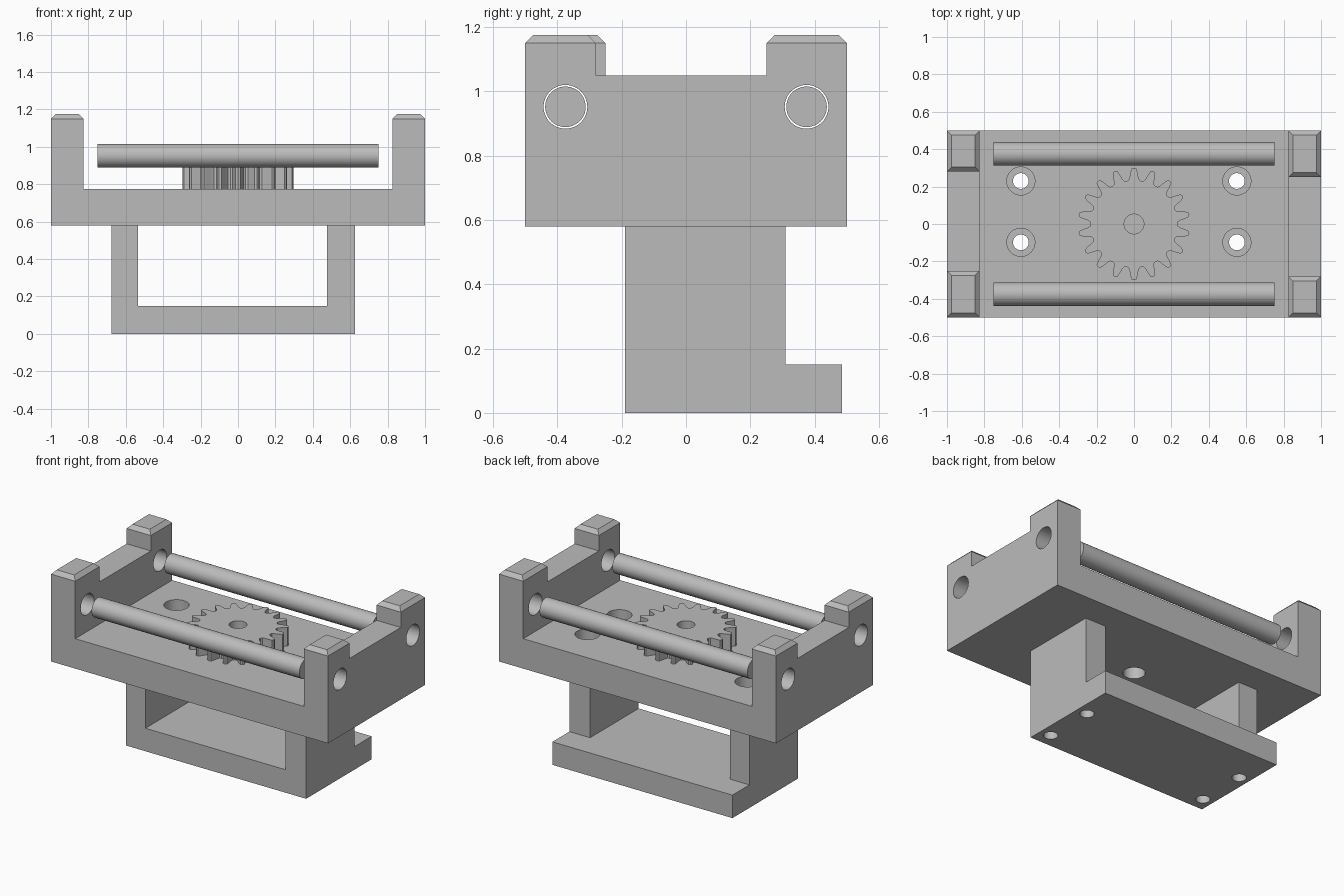
import bpy, bmesh, math
from mathutils import Matrix, Vector

cube = bpy.data.objects.get("Cube")
if cube:
    bpy.data.objects.remove(cube, do_unlink=True)

grey = bpy.data.materials.new("plain grey")
grey.use_nodes = True
grey.diffuse_color = (0.5, 0.5, 0.5, 1)
grey.node_tree.nodes["Principled BSDF"].inputs["Base Color"].default_value = (0.5, 0.5, 0.5, 1)


def finish(name, bm):
    bmesh.ops.recalc_face_normals(bm, faces=bm.faces)
    mesh = bpy.data.meshes.new(name)
    bm.to_mesh(mesh)
    bm.free()
    mesh.materials.append(grey)
    obj = bpy.data.objects.new(name, mesh)
    bpy.context.collection.objects.link(obj)
    return obj


def box(name, lo, hi):
    lo, hi = Vector(lo), Vector(hi)
    bm = bmesh.new()
    place = Matrix.Translation((lo + hi) / 2) @ Matrix.Diagonal((*(hi - lo), 1))
    bmesh.ops.create_cube(bm, size=1, matrix=place)
    return finish(name, bm)


def cylinder(name, centre, radius, length, axis="Z", segments=48):
    bm = bmesh.new()
    place = Matrix.Translation(centre)
    if axis == "X":
        place = place @ Matrix.Rotation(math.pi / 2, 4, "Y")
    bmesh.ops.create_cone(bm, cap_ends=True, segments=segments, radius1=radius,
                          radius2=radius, depth=length, matrix=place)
    return finish(name, bm)


def extrude(name, points, offset, bevel_above=None):
    """Sweep a closed outline along offset, optionally chamfering its top faces."""
    bm = bmesh.new()
    face = bm.faces.new([bm.verts.new(p) for p in points])
    new = bmesh.ops.extrude_face_region(bm, geom=[face])["geom"]
    moved = [v for v in new if isinstance(v, bmesh.types.BMVert)]
    bmesh.ops.translate(bm, verts=moved, vec=offset)
    if bevel_above:
        bmesh.ops.recalc_face_normals(bm, faces=bm.faces)
        tops = [e for e in bm.edges if all(v.co.z > bevel_above for v in e.verts)]
        bmesh.ops.bevel(bm, geom=tops, offset=0.025, segments=1, affect="EDGES")
    return finish(name, bm)


def combine(obj, others, operation):
    """Apply booleans with the given helpers, then drop the helpers."""
    bpy.context.view_layer.objects.active = obj
    for other in others:
        other.hide_render = True
        mod = obj.modifiers.new("combine", "BOOLEAN")
        mod.operation, mod.solver, mod.object = operation, "EXACT", other
        bpy.ops.object.modifier_apply(modifier=mod.name)
        bpy.data.objects.remove(other, do_unlink=True)


# Tray: floor with two end walls, each with two chamfered corner posts
FLOOR, TRAY_BOTTOM = 0.775, 0.58
tray = box("tray", (-0.9, -0.5, TRAY_BOTTOM), (0.9, 0.5, FLOOR))
walls = []
for side in (-1, 1):
    outline = [(-0.5, TRAY_BOTTOM), (0.5, TRAY_BOTTOM), (0.5, 1.175), (0.25, 1.175),
               (0.25, 1.05), (-0.28, 1.05), (-0.28, 1.175), (-0.5, 1.175)]
    walls.append(extrude("end_wall", [(side, side * y, z) for y, z in outline],
                         (-side * 0.175, 0, 0), bevel_above=1.1))
combine(tray, walls, "UNION")

# Foot bracket: two legs on a base that reaches further back
outline = [(-0.19, 0), (0.485, 0), (0.485, 0.15), (0.31, 0.15),
           (0.31, TRAY_BOTTOM), (-0.19, TRAY_BOTTOM)]
bracket = extrude("foot_bracket", [(-0.675, y, z) for y, z in outline], (1.3, 0, 0))
combine(bracket, [box("leg_gap", (-0.535, -1, 0.15), (0.475, 1, 1))], "DIFFERENCE")

# Rod holes in the walls and pivot hole in the floor
combine(tray, [cylinder("rod_hole", (0, y, 0.952), 0.068, 3, "X") for y in (-0.375, 0.375)],
        "DIFFERENCE")
combine(tray, [cylinder("pivot_hole", (0, 0, 0.7), 0.065, 0.4)], "DIFFERENCE")

# Counterbored screw holes running down through the legs
screws = [(x, y) for x in (-0.605, 0.55) for y in (-0.098, 0.23)]
for body in (tray, bracket):
    combine(body, [cylinder("screw_hole", (x, y, 0.4), 0.042, 1) for x, y in screws], "DIFFERENCE")
combine(tray, [cylinder("counterbore", (x, y, FLOOR), 0.075, 0.2) for x, y in screws], "DIFFERENCE")

# Rods
rods = [cylinder(name, (0, y, 0.952), 0.063, 1.5, "X")
        for name, y in (("front_rod", -0.375), ("back_rod", 0.375))]

# Gear: one rounded tooth repeated around the centre
TEETH = 18
tooth = [(-0.5, 0.232), (-0.36, 0.236), (-0.27, 0.25), (-0.2, 0.275), (-0.12, 0.296),
         (0, 0.3), (0.12, 0.296), (0.2, 0.275), (0.27, 0.25), (0.36, 0.236)]
rim = []
for i in range(TEETH):
    for step, radius in tooth:
        a = math.tau * (i + step) / TEETH + math.pi / 2
        rim.append((radius * math.cos(a), radius * math.sin(a), FLOOR))
gear = extrude("gear", rim, (0, 0, 0.122))
combine(gear, [cylinder("gear_bore", (0, 0, 0.8), 0.053, 0.5)], "DIFFERENCE")

# Smooth the round surfaces and keep edges sharp
bpy.ops.object.select_all(action="DESELECT")
for obj in (tray, bracket, gear, *rods):
    obj.select_set(True)
    bpy.context.view_layer.objects.active = obj
bpy.ops.object.shade_smooth_by_angle(angle=math.radians(30))
